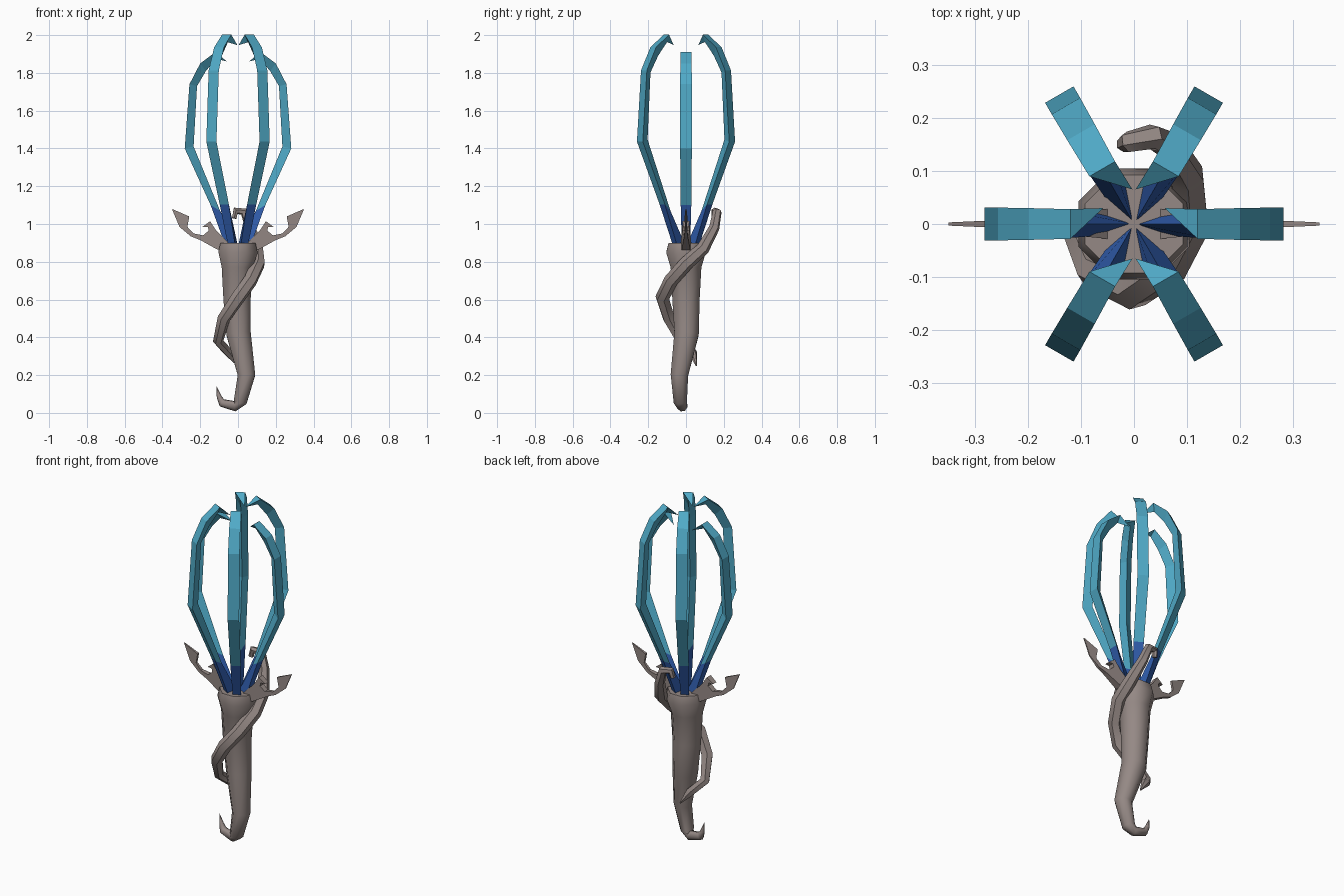
import bpy, bmesh, math
from mathutils import Vector, Matrix

cube = bpy.data.objects.get("Cube")
if cube:
    bpy.data.objects.remove(cube, do_unlink=True)


def material(name, rgb):
    m = bpy.data.materials.new(name)
    m.use_nodes = True
    color = (*rgb, 1)
    m.diffuse_color = color
    bsdf = m.node_tree.nodes["Principled BSDF"]
    bsdf.inputs["Base Color"].default_value = color
    bsdf.inputs["Roughness"].default_value = 0.8
    return m


TEAL = material("teal petal", (0.08, 0.40, 0.57))
BLUE = material("deep blue petal base", (0.03, 0.11, 0.42))
BARK = material("grey brown bark", (0.30, 0.25, 0.235))


def finish(bm, name, mats, smooth=None):
    bmesh.ops.recalc_face_normals(bm, faces=bm.faces)
    mesh = bpy.data.meshes.new(name)
    bm.to_mesh(mesh)
    bm.free()
    for m in mats:
        mesh.materials.append(m)
    obj = bpy.data.objects.new(name, mesh)
    bpy.context.collection.objects.link(obj)
    if smooth:
        bpy.ops.object.select_all(action="DESELECT")
        obj.select_set(True)
        bpy.context.view_layer.objects.active = obj
        bpy.ops.object.shade_smooth_by_angle(angle=math.radians(smooth))
    return obj


def bridge(bm, a, b):
    n = len(a)
    return [bm.faces.new((a[i], a[(i + 1) % n], b[(i + 1) % n], b[i])) for i in range(n)]


def tube(name, path, sides, smooth):
    """Sweep a round section along (x, y, z, radius) points."""
    bm = bmesh.new()
    pts = [Vector(p[:3]) for p in path]
    side, last, rings = Vector((1, 0, 0)), None, []
    for i, p in enumerate(pts):
        tan = (pts[min(i + 1, len(pts) - 1)] - pts[max(i - 1, 0)]).normalized()
        if last:
            side = last.rotation_difference(tan) @ side
        side = (side - tan * side.dot(tan)).normalized()
        up, last = tan.cross(side), tan
        ring = []
        for k in range(sides):
            a = math.tau * (k + 0.5) / sides
            ring.append(bm.verts.new(p + path[i][3] * (math.cos(a) * side + math.sin(a) * up)))
        if rings:
            bridge(bm, rings[-1], ring)
        rings.append(ring)
    bm.faces.new(rings[0])
    bm.faces.new(rings[-1])
    return finish(bm, name, [BARK], smooth)


# Petals: outer radius, outer height, ridge radius, ridge height, half width
PETAL = [
    (0.065, 0.88, 0.0, 0.88, 0.022),
    (0.145, 1.10, 0.095, 1.07, 0.028),
    (0.282, 1.40, 0.235, 1.41, 0.031),
    (0.257, 1.74, 0.217, 1.73, 0.031),
    (0.20, 1.85, 0.17, 1.81, 0.03),
    (0.12, 1.91, 0.115, 1.875, 0.028),
]


def petal(name, angle, stretch, hook_side):
    bm = bmesh.new()
    rot = Matrix.Rotation(angle, 3, "Z")

    def vert(r, t, z):
        z = z if z < 1.1 else 1.07 + (z - 1.07) * stretch
        return bm.verts.new(rot @ Vector((r, t, z)))

    rings = [[vert(ro, -w, zo), vert(ro, w, zo), vert(ri, 0, zi)] for ro, zo, ri, zi, w in PETAL]
    for i in range(len(rings) - 1):
        for f in bridge(bm, rings[i], rings[i + 1]):
            f.material_index = 1 if i == 0 else 0
    # hooked claw leaning to one side
    claw = vert(0.058, hook_side * 0.03, 1.86)
    for i in range(3):
        bm.faces.new((rings[-1][i], rings[-1][(i + 1) % 3], claw))
    bm.faces.new(rings[0])
    finish(bm, name, [TEAL, BLUE])


for k in range(6):
    a = math.radians(60 * k)
    diagonal = k % 3 != 0
    lean = math.cos(a) * (math.sin(a) if diagonal else 1)
    petal(f"petal_{k + 1}", a, 1.11 if diagonal else 1.0, math.copysign(1, lean))

# Crooked handle with a hooked tail, hollowed slightly at the rim
tube("handle", [
    (0, 0, 0.86, 0.07),
    (0, 0, 0.90, 0.10),
    (0, 0, 0.85, 0.113),
    (-0.005, 0, 0.77, 0.088),
    (-0.005, 0, 0.60, 0.078),
    (0.003, 0.003, 0.42, 0.07),
    (0.045, -0.035, 0.20, 0.05),
    (0.012, -0.03, 0.06, 0.038),
    (-0.015, -0.02, 0.035, 0.028),
    (-0.085, -0.015, 0.053, 0.022),
    (-0.10, -0.01, 0.085, 0.013),
    (-0.113, -0.01, 0.14, 0.001),
][1:], 8, 50)

# Vine winding round the handle
tube("vine", [
    (-0.02, 0.15, 1.03, 0.014),
    (-0.012, 0.155, 1.07, 0.02),
    (0.035, 0.165, 1.065, 0.024),
    (0.065, 0.15, 0.98, 0.028),
    (0.10, 0.09, 0.87, 0.035),
    (0.107, 0.0, 0.79, 0.038),
    (0.065, -0.08, 0.70, 0.038),
    (0.0, -0.125, 0.61, 0.038),
    (-0.075, -0.09, 0.50, 0.034),
    (-0.105, -0.025, 0.38, 0.028),
    (-0.05, 0.035, 0.32, 0.025),
    (0.0, 0.055, 0.25, 0.004),
], 6, 50)

# Forked thorn leaves on both sides
THORN = [(0.04, 0.85), (0.11, 0.865), (0.20, 0.915), (0.25, 0.935), (0.31, 0.985),
         (0.35, 1.08), (0.258, 1.04), (0.268, 0.985), (0.235, 0.95), (0.185, 0.94),
         (0.155, 0.965), (0.16, 0.985), (0.188, 0.985), (0.148, 1.015),
         (0.115, 0.965), (0.05, 0.90)]
for name, sx in (("left_thorn", 1), ("right_thorn", -1)):
    bm = bmesh.new()
    sheets = []
    for sy in (-1, 1):
        sheets.append([bm.verts.new((sx * x, sy * max(0.003, 0.033 - 0.1 * x), z)) for x, z in THORN])
    bridge(bm, *sheets)
    for s in sheets:
        bm.faces.new(s)
    finish(bm, name, [BARK])
